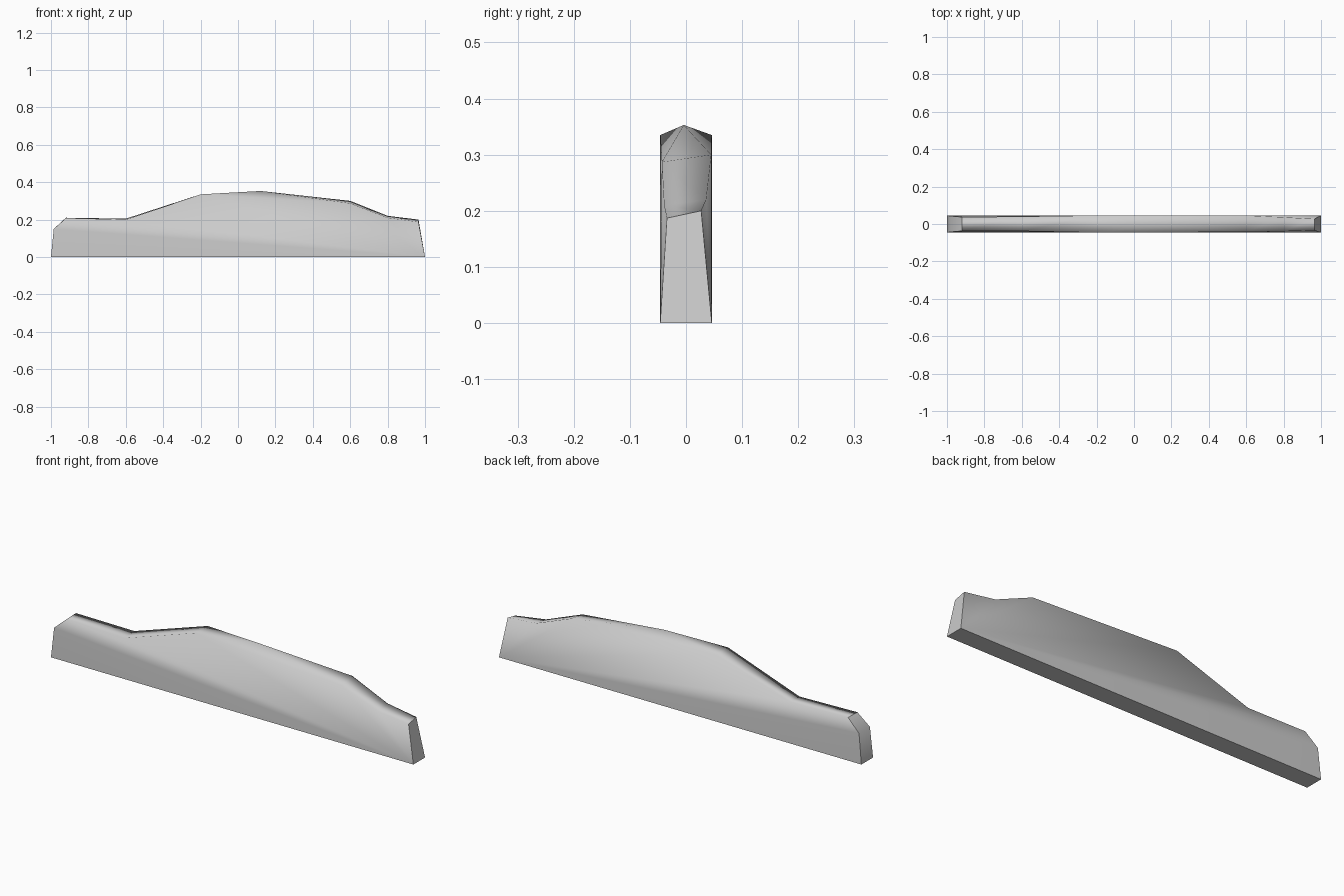
import bpy
import bmesh

cube = bpy.data.objects.get("Cube")
if cube:
    bpy.data.objects.remove(cube, do_unlink=True)

stone = bpy.data.materials.new("plain grey")
stone.diffuse_color = (0.6, 0.6, 0.6, 1)
stone.use_nodes = True
stone.node_tree.nodes["Principled BSDF"].inputs["Base Color"].default_value = (0.6, 0.6, 0.6, 1)

# Cross-sections from right to left: x, front y, front z, back y, back z
SECTIONS = [
    (-1, -0.046, 0, 0.046, 0),
    (-0.985, -0.043, 0.15, 0.043, 0.15),
    (-0.92, -0.037, 0.208, 0.037, 0.21),
    (-0.6, -0.038, 0.2, 0.04, 0.205),
    (-0.2, -0.046, 0.335, 0.046, 0.335),
    (0.6, -0.043, 0.287, 0.045, 0.3),
    (0.8, -0.039, 0.21, 0.036, 0.22),
    (0.965, -0.034, 0.187, 0.027, 0.2),
    (1, -0.046, 0, 0.046, 0),
]
bm = bmesh.new()
front = [bm.verts.new((x, fy, fz)) for x, fy, fz, by, bz in SECTIONS]
back = [bm.verts.new((x, by, bz)) for x, fy, fz, by, bz in SECTIONS]
peak = bm.verts.new((0.12, -0.004, 0.353))
last = len(SECTIONS) - 1
crown = 4

# Long walls, fanned from the left foot
for i in range(last - 1):
    bm.faces.new((front[last], front[i + 1], front[i]))
    bm.faces.new((back[last], back[i], back[i + 1]))

# Top strip and both ends, with a single raised peak in the middle
caps = []
for i in range(last):
    if i == crown:
        ring = (front[i], front[i + 1], back[i + 1], back[i])
        for k in range(4):
            bm.faces.new((ring[k], ring[(k + 1) % 4], peak))
    else:
        face = bm.faces.new((front[i], front[i + 1], back[i + 1], back[i]))
        if i < 2 or i == last - 1:
            caps.append(face)

# Flat underside
caps.append(bm.faces.new((front[0], back[0], back[last], front[last])))
bmesh.ops.recalc_face_normals(bm, faces=bm.faces)

# Smooth body with crisp end and underside borders
for face in bm.faces:
    face.smooth = True
for face in caps:
    for edge in face.edges:
        edge.smooth = False
bm.edges.get((front[1], back[1])).smooth = True

mesh = bpy.data.meshes.new("ridge_slab")
bm.to_mesh(mesh)
bm.free()
mesh.materials.append(stone)
slab = bpy.data.objects.new("ridge_slab", mesh)
bpy.context.collection.objects.link(slab)
